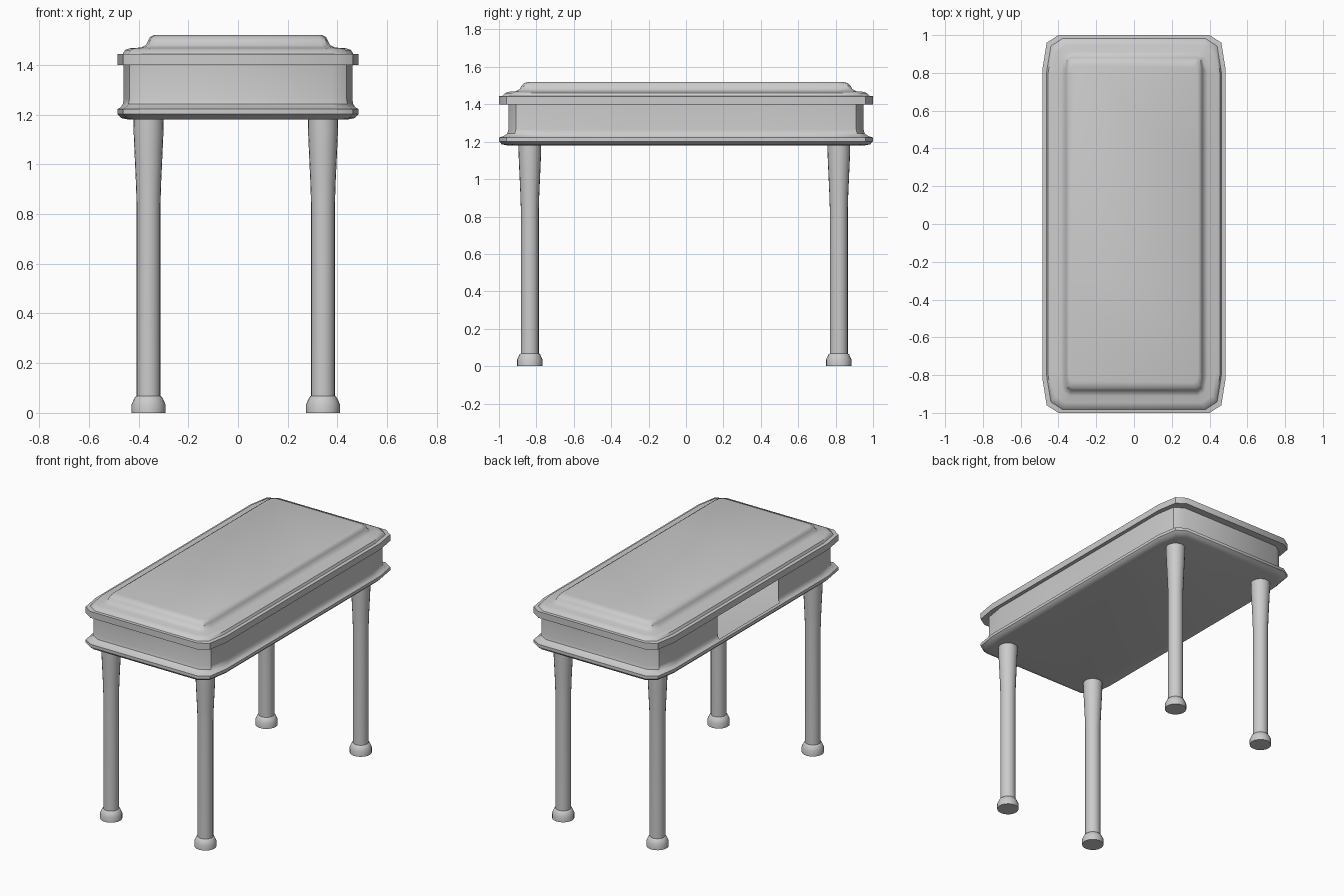
import bpy, bmesh, math

if "Cube" in bpy.data.objects:
    bpy.data.objects.remove(bpy.data.objects["Cube"])


def finish(name, bm, angle):
    bmesh.ops.recalc_face_normals(bm, faces=bm.faces)
    me = bpy.data.meshes.new(name)
    bm.to_mesh(me)
    bm.free()
    ob = bpy.data.objects.new(name, me)
    bpy.context.collection.objects.link(ob)
    bpy.ops.object.select_all(action='DESELECT')
    bpy.context.view_layer.objects.active = ob
    ob.select_set(True)
    bpy.ops.object.shade_smooth_by_angle(angle=math.radians(angle))
    return ob


def outline(hx, hy, c):
    """Rectangle with soft corners; c scales the corner size."""
    q = [(hx, 0.32), (hx, hy - 0.18 * c), (hx - 0.023 * c, hy - 0.04 * c), (hx - 0.085 * c, hy)]
    q += [(-x, y) for x, y in reversed(q)]
    return q + [(-x, -y) for x, y in q]


def loft(bm, rings):
    loops = [[bm.verts.new(p) for p in r] for r in rings]
    for a, b in zip(loops, loops[1:]):
        n = len(a)
        for i in range(n):
            bm.faces.new((a[i], a[(i + 1) % n], b[(i + 1) % n], b[i]))
    return loops


# Hollow table body: (half width, half depth, corner scale, height)
body_profile = [
    (0.44, 0.955, 1, 1.18), (0.47, 0.985, 1, 1.186), (0.485, 1.0, 1, 1.202),
    (0.485, 1.0, 1, 1.222), (0.472, 0.975, 1, 1.23), (0.463, 0.955, 1, 1.243),
    (0.46, 0.95, 1, 1.265), (0.46, 0.95, 1, 1.40), (0.485, 1.0, 1, 1.40),
    (0.485, 1.0, 1, 1.443), (0.463, 0.982, 1, 1.445), (0.455, 0.968, 0.95, 1.46),
    (0.435, 0.945, 0.9, 1.467), (0.39, 0.91, 0.6, 1.47), (0.37, 0.89, 0.4, 1.48),
    (0.361, 0.88, 0.35, 1.498), (0.354, 0.868, 0.3, 1.512), (0.34, 0.84, 0.3, 1.52),
]
bm = bmesh.new()
loops = loft(bm, [[(x, y, z) for x, y in outline(hx, hy, c)] for hx, hy, c, z in body_profile])
bm.faces.new(loops[0])
bm.faces.new(loops[-1])
bmesh.ops.recalc_face_normals(bm, faces=bm.faces)
# Open drawer slot in the left side
slot = []
for f in bm.faces:
    m = f.calc_center_median()
    if m.x < -0.45 and abs(m.y) < 0.01 and 1.235 < m.z < 1.399:
        slot.append(f)
bmesh.ops.delete(bm, geom=slot, context='FACES_ONLY')
finish("table_body", bm, 40)

# Turned legs: (radius, height)
leg_profile = [(0.068, 0), (0.068, 0.035), (0.055, 0.063), (0.048, 0.068), (0.048, 0.84),
               (0.051, 0.93), (0.057, 1.06), (0.060, 1.13), (0.061, 1.182)]
SIDES = 20
for xn, x in (("left", -0.36), ("right", 0.342)):
    for yn, y in (("front", -0.835), ("back", 0.817)):
        bm = bmesh.new()
        rings = [[(x + r * math.cos(2 * math.pi * i / SIDES), y + r * math.sin(2 * math.pi * i / SIDES), z)
                  for i in range(SIDES)] for r, z in leg_profile]
        ls = loft(bm, rings)
        bm.faces.new(ls[0])
        finish(f"{yn}_{xn}_leg", bm, 35)
